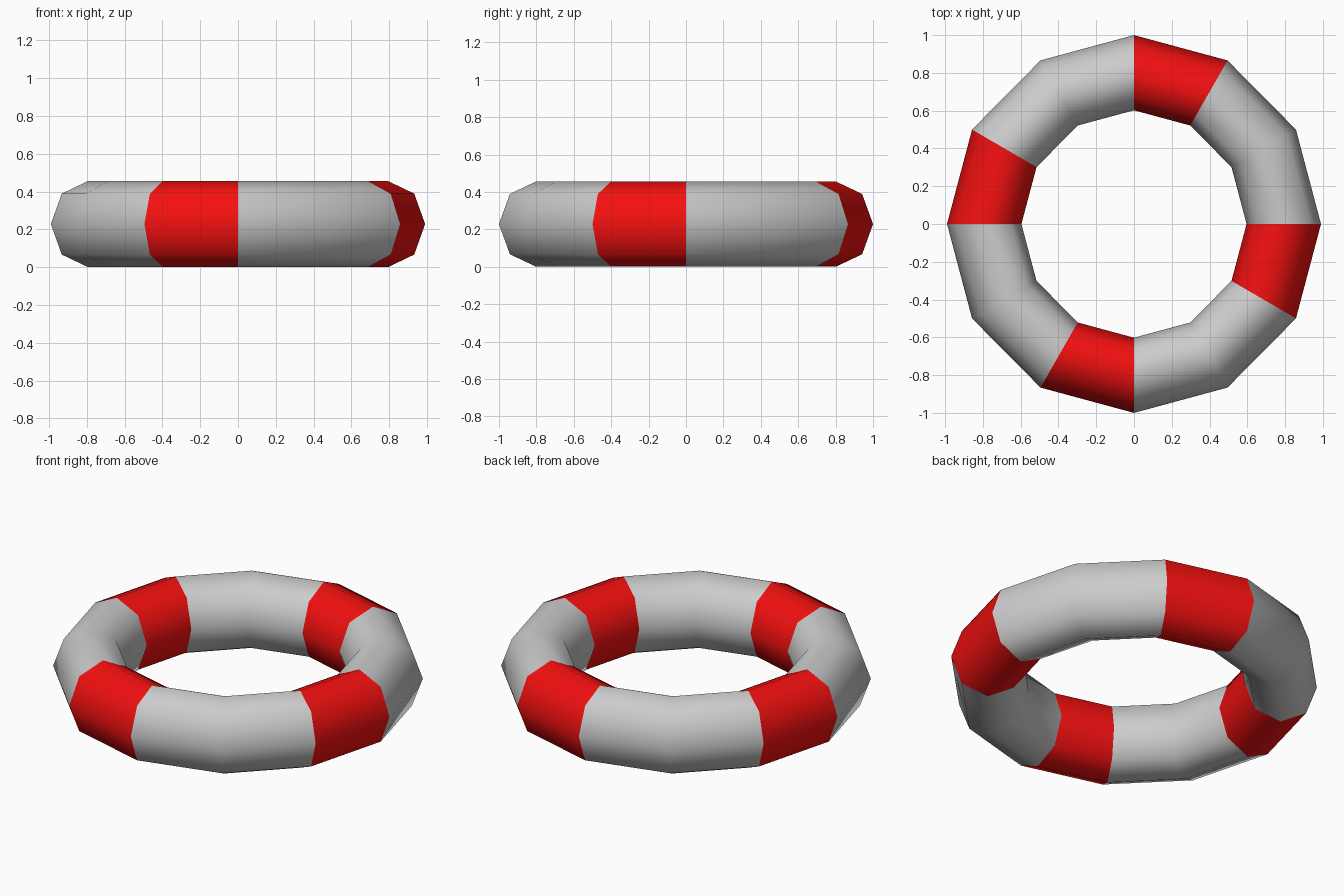
import bpy, bmesh
from math import sin, cos, pi

if "Cube" in bpy.data.objects:
    bpy.data.objects.remove(bpy.data.objects["Cube"])

STEPS, SIDES = 12, 8
RING_R, TUBE_R, TUBE_H = 0.801, 0.199, 0.228
X_SCALE = 0.99


def ring_point(step, side):
    a, t = 2 * pi * step / STEPS, 2 * pi * side / SIDES
    r = RING_R + TUBE_R * cos(t)
    return (X_SCALE * r * cos(a), r * sin(a), TUBE_H + TUBE_H * sin(t))


def tube_arc(name, first, count, mat=None):
    """Open tube section covering `count` steps of the ring."""
    bm = bmesh.new()
    rows = [[bm.verts.new(ring_point(first + i, j)) for j in range(SIDES)]
            for i in range(count + 1)]
    for a, b in zip(rows, rows[1:]):
        for j in range(SIDES):
            k = (j + 1) % SIDES
            bm.faces.new((a[j], b[j], b[k], a[k])).smooth = True
    bm.normal_update()
    me = bpy.data.meshes.new(name)
    bm.to_mesh(me)
    bm.free()
    ob = bpy.data.objects.new(name, me)
    bpy.context.collection.objects.link(ob)
    if mat:
        me.materials.append(mat)


red = bpy.data.materials.new("red")
red.diffuse_color = (0.9, 0.005, 0.005, 1)
red.use_nodes = True
red.node_tree.nodes["Principled BSDF"].inputs["Base Color"].default_value = red.diffuse_color

# Four grey float sections alternating with four red bands
for q in range(4):
    tube_arc(f"float_section_{q + 1}", 3 * q, 2)
    tube_arc(f"red_band_{q + 1}", 3 * q + 2, 1, red)
